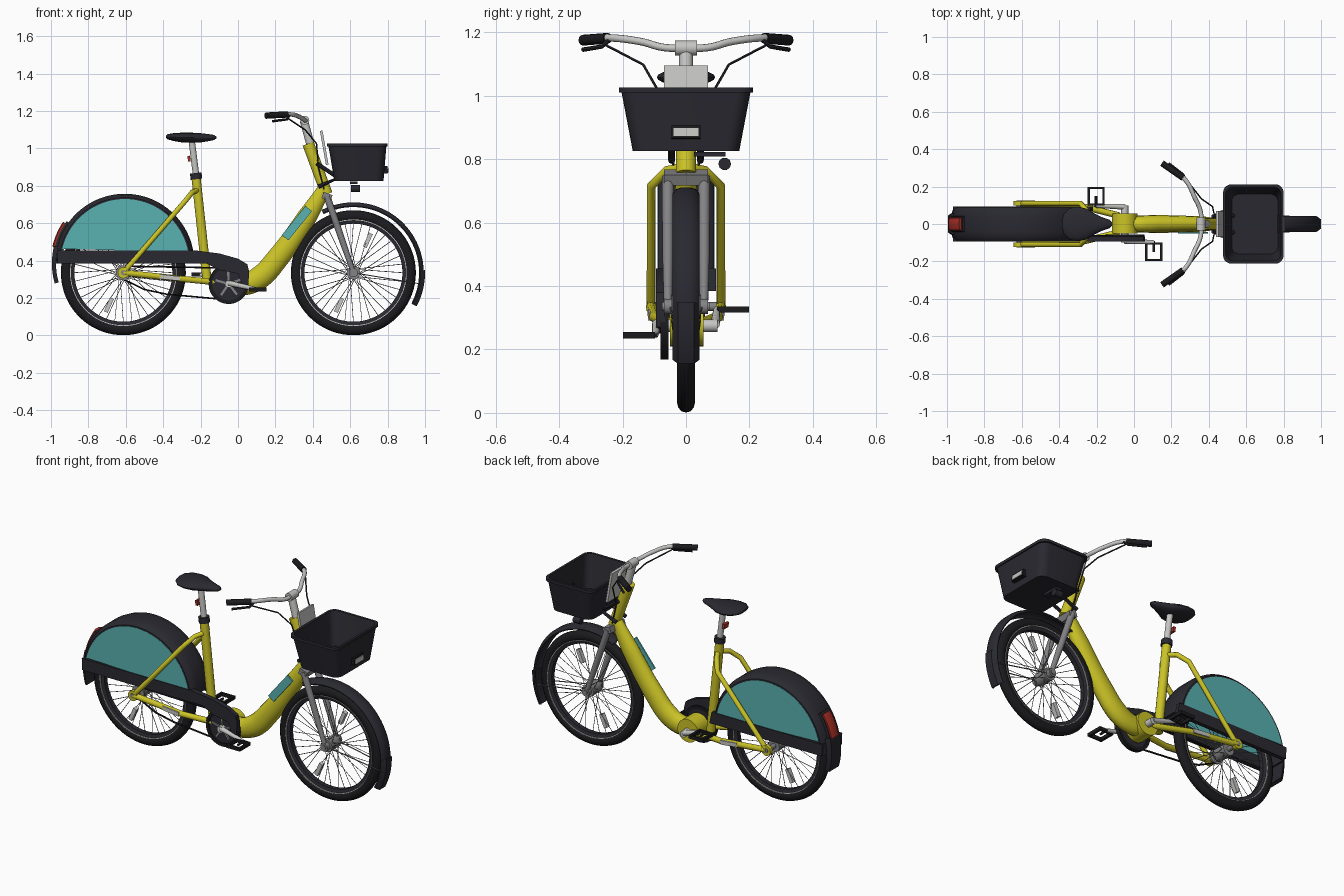
import bpy, bmesh, math
from mathutils import Vector
from math import sin, cos, pi, radians

if "Cube" in bpy.data.objects:
    bpy.data.objects.remove(bpy.data.objects["Cube"])


def mat(name, r, g, b):
    m = bpy.data.materials.new(name)
    m.diffuse_color = (r, g, b, 1)
    m.use_nodes = True
    m.node_tree.nodes["Principled BSDF"].inputs["Base Color"].default_value = m.diffuse_color
    return m


YELLOW = mat("yellow paint", 0.60, 0.55, 0.02)
TEAL = mat("teal panel", 0.10, 0.44, 0.44)
DARK = mat("dark plastic", 0.022, 0.022, 0.03)
BLACK = mat("black rubber", 0.011, 0.011, 0.013)
SILVER = mat("light silver", 0.56, 0.56, 0.55)
GREY = mat("mid grey metal", 0.23, 0.23, 0.24)
RED = mat("red lens", 0.42, 0.03, 0.02)


def add(name, mesh, m):
    mesh.materials.clear()
    mesh.materials.append(m)
    ob = bpy.data.objects.new(name, mesh)
    bpy.context.collection.objects.link(ob)
    return ob


def rings(name, rs, m, loop=False, caps=True):
    """Skin a list of equal-length closed rings."""
    bm = bmesh.new()
    vs = [[bm.verts.new(p) for p in r] for r in rs]
    n = len(rs[0])
    for i in range(len(vs) if loop else len(vs) - 1):
        a, b = vs[i], vs[(i + 1) % len(vs)]
        for j in range(n):
            k = (j + 1) % n
            bm.faces.new((a[j], a[k], b[k], b[j]))
    if caps and not loop:
        bm.faces.new(vs[0])
        bm.faces.new(vs[-1])
    bmesh.ops.recalc_face_normals(bm, faces=bm.faces)
    me = bpy.data.meshes.new(name)
    bm.to_mesh(me)
    bm.free()
    return add(name, me, m)


def prism(name, poly, y0, y1, m):
    return rings(name, [[(x, y, z) for x, z in poly] for y in (y0, y1)], m)


def circle(x, z, r, n=32, a0=0, a1=2 * pi):
    return [(x + r * cos(a0 + (a1 - a0) * i / n), z + r * sin(a0 + (a1 - a0) * i / n)) for i in range(n)]


def disc(name, x, z, r, y0, y1, m, n=32):
    return prism(name, circle(x, z, r, n), y0, y1, m)


def sweep(name, prof, c, a0, a1, n, m):
    """Revolve closed (radius, y) profile round the y axis through c=(x,z), degrees."""
    full = abs(a1 - a0) >= 360
    steps = n if full else n + 1
    rs = []
    for i in range(steps):
        a = radians(a0 + (a1 - a0) * i / n)
        rs.append([(c[0] + r * cos(a), y, c[1] + r * sin(a)) for r, y in prof])
    return rings(name, rs, m, loop=full)


def tube(name, paths, r, m, radii=None, smooth=False, ys=1, res=3):
    """Round tube(s) along point lists."""
    cu = bpy.data.curves.new(name, 'CURVE')
    cu.dimensions = '3D'
    cu.bevel_depth, cu.bevel_resolution, cu.use_fill_caps = r, res, True
    cu.resolution_u = 8 if smooth else 1
    for pts in paths:
        sp = cu.splines.new('BEZIER' if smooth else 'POLY')
        tgt = sp.bezier_points if smooth else sp.points
        tgt.add(len(pts) - 1)
        for i, p in enumerate(pts):
            tgt[i].co = p if smooth else (*p, 1)
            if smooth:
                tgt[i].handle_left_type = tgt[i].handle_right_type = 'AUTO'
            if radii:
                tgt[i].radius = radii[i]
    tmp = bpy.data.objects.new(name + "_curve", cu)
    bpy.context.collection.objects.link(tmp)
    dg = bpy.context.evaluated_depsgraph_get()
    me = bpy.data.meshes.new_from_object(tmp.evaluated_get(dg))
    bpy.data.objects.remove(tmp)
    for v in me.vertices:
        v.co.y *= ys
    return add(name, me, m)


def box(name, c, size, m, rot=0):
    x, y, z = (s / 2 for s in size)
    ob = prism(name, [(-x, -z), (x, -z), (x, z), (-x, z)], -y, y, m)
    ob.location, ob.rotation_euler = c, (0, radians(rot), 0)
    return ob


FW, RW = (0.617, 0.335), (-0.613, 0.335)

# wheels
for tag, (wx, wz) in (("front", FW), ("rear", RW)):
    c = (wx, wz)
    sweep(tag + "_tire", [(0.303 + 0.031 * cos(t * pi / 6), 0.028 * sin(t * pi / 6)) for t in range(12)], c, 0, 360, 72, BLACK)
    sweep(tag + "_rim", [(0.262, -0.014), (0.285, -0.02), (0.285, 0.02), (0.262, 0.014)], c, 0, 360, 72, DARK)
    sweep(tag + "_rim_line", [(0.281, -0.025), (0.285, -0.025), (0.285, 0.025), (0.281, 0.025)], c, 0, 360, 72, SILVER)
    spokes = []
    for i in range(36):
        a, s = 2 * pi * i / 36, (-1) ** i
        b = a + 0.5 * (1 if i % 4 < 2 else -1)
        spokes.append([(wx + 0.035 * cos(b), 0.032 * s, wz + 0.035 * sin(b)), (wx + 0.265 * cos(a), 0, wz + 0.265 * sin(a))])
    tube(tag + "_spokes", spokes, 0.0018, GREY, res=0)
    disc(tag + "_hub", wx, wz, 0.036, -0.045, 0.045, GREY)
    disc(tag + "_axle", wx, wz, 0.014, -0.075 if wx > 0 else -0.125, 0.075 if wx > 0 else 0.125, GREY, 16)
    for k in (66, 246):
        a = radians(k)
        box(tag + "_spoke_reflector", (wx + 0.19 * cos(a), 0, wz + 0.19 * sin(a)), (0.08, 0.025, 0.022), SILVER, -k)

# front fender with stays
half = [(0.357, -0.042), (0.370, -0.032), (0.376, -0.015), (0.376, 0.015), (0.370, 0.032), (0.357, 0.042)]
sweep("front_fender", half + [(r - 0.006, y * 0.92) for r, y in reversed(half)], FW, 117, -28, 40, DARK)
sweep("front_mud_flap", [(0.362, -0.04), (0.383, -0.025), (0.383, 0.025), (0.362, 0.04)], FW, 2, -28, 10, DARK)
tube("front_fender_stays", [[(FW[0], s * 0.05, FW[1]), (0.978, s * 0.035, 0.275)] for s in (-1, 1)], 0.003, GREY, res=1)

# rear fender arch, side panels, skirts
RC = (-0.605, 0.385)
arch = [(0.335, -0.088), (0.352, -0.088), (0.365, -0.074), (0.372, -0.04), (0.372, 0.04), (0.365, 0.074), (0.352, 0.088), (0.335, 0.088)]
sweep("rear_fender", arch + [(0.335, 0.08), (0.358, 0.065), (0.358, -0.065), (0.335, -0.08)], RC, 5, 180, 48, DARK)
for s in (-1, 1):
    prism("fender_side_panel", circle(*RC, 0.344, 40, radians(10), radians(171)), s * 0.083, s * 0.0895, TEAL)
prism("left_fender_skirt", [(-0.965, 0.385), (-0.22, 0.385), (-0.235, 0.455), (-0.968, 0.455)], 0.07, 0.094, DARK)
prism("chain_guard", [(-0.965, 0.385), (-0.17, 0.385), (-0.10, 0.35), (0.0, 0.33), (0.03, 0.25), (0.055, 0.27), (0.06, 0.34),
                      (0.05, 0.38), (0.0, 0.41), (-0.1, 0.438), (-0.235, 0.455), (-0.968, 0.455)], -0.094, -0.066, DARK)
sweep("rear_mud_flap", [(0.368, -0.06), (0.390, -0.045), (0.390, 0.045), (0.368, 0.06)], RC, 166, 196, 12, DARK)
# rear light
sweep("rear_light_housing", [(0.36, -0.045), (0.384, -0.04), (0.384, 0.04), (0.36, 0.045)], RC, 144, 170, 10, DARK)
sweep("rear_light", [(0.37, -0.035), (0.392, -0.033), (0.398, -0.015), (0.398, 0.015), (0.392, 0.033), (0.37, 0.035)], RC, 146, 167, 10, RED)

# frame
tube("down_tube", [[(0.465, 0, 0.79), (0.37, 0, 0.635), (0.21, 0, 0.41), (0.11, 0, 0.305), (0.03, 0, 0.272), (-0.05, 0, 0.275)]],
     0.055, YELLOW, radii=[0.62, 0.95, 1.08, 1.12, 1.05, 1.0], smooth=True, ys=0.78, res=6)
disc("bottom_bracket_shell", -0.05, 0.278, 0.068, -0.05, 0.055, YELLOW)
tube("head_tube", [[(0.475, 0, 0.755), (0.375, 0, 1.025)]], 0.032, YELLOW, res=5)
tube("seat_tube", [[(-0.165, 0, 0.29), (-0.225, 0, 0.85)]], 0.025, YELLOW, res=5)
tube("seat_stays", [[(-0.218, s * 0.01, 0.775), (-0.245, s * 0.06, 0.765), (-0.285, s * 0.11, 0.715), (-0.613, s * 0.11, 0.335)] for s in (-1, 1)], 0.014, YELLOW)
tube("chain_stays", [[(-0.613, s * 0.11, 0.335), (-0.30, s * 0.10, 0.302), (-0.08, s * 0.045, 0.28)] for s in (-1, 1)], 0.017, YELLOW)
for s in (-1, 1):
    disc("rear_dropout", *RW, 0.03, s * 0.10, s * 0.122, YELLOW, 24)
    box("chain_stay_plate", (-0.365, s * 0.115, 0.309), (0.11, 0.01, 0.024), SILVER, 6)
box("down_tube_panel", (0.315, -0.046, 0.60), (0.20, 0.009, 0.045), TEAL, -51)

# fork
tube("fork_legs", [[(0.475, s * 0.057, 0.745), (0.56, s * 0.057, 0.5), (0.617, s * 0.057, 0.335)] for s in (-1, 1)], 0.018, GREY, radii=[1.05, 0.95, 0.7], res=4)
box("fork_crown", (0.476, 0, 0.742), (0.05, 0.14, 0.035), GREY, 20)
for s in (-1, 1):
    disc("fork_dropout", *FW, 0.024, s * 0.045, s * 0.07, GREY, 20)

# seat
tube("seat_post", [[(-0.222, 0, 0.84), (-0.248, 0, 1.045)]], 0.017, SILVER, res=4)
tube("seat_collar", [[(-0.222, 0, 0.835), (-0.226, 0, 0.868)]], 0.031, DARK, res=4)
box("seat_post_reflector", (-0.262, 0, 0.945), (0.014, 0.04, 0.03), RED, -8)
sec = [(-0.385, 0.02, 1.063, 0.006), (-0.375, 0.055, 1.062, 0.014), (-0.345, 0.084, 1.06, 0.021), (-0.30, 0.092, 1.058, 0.026),
       (-0.255, 0.083, 1.057, 0.027), (-0.21, 0.055, 1.056, 0.026), (-0.165, 0.034, 1.057, 0.02), (-0.13, 0.022, 1.058, 0.014), (-0.116, 0.009, 1.058, 0.006)]
rings("seat", [[(x, w * cos(t * pi / 10), z + h * sin(t * pi / 10)) for t in range(20)] for x, w, z, h in sec], DARK)

# stem and handlebar
tube("stem", [[(0.39, 0, 1.01), (0.352, 0, 1.15)]], 0.022, SILVER, res=4)
tube("stem_clamp", [[(0.357, -0.034, 1.15), (0.357, 0.034, 1.15)]], 0.024, SILVER, res=4)
bar = [(0.36, 0, 1.15), (0.355, 0.07, 1.152), (0.325, 0.14, 1.17), (0.275, 0.235, 1.182), (0.17, 0.31, 1.177)]
tube("handlebar", [[(x, -y, z) for x, y, z in bar[:0:-1]] + bar], 0.012, SILVER, smooth=True)
tube("grips", [[(0.262, s * 0.247, 1.181), (0.15, s * 0.325, 1.175)] for s in (-1, 1)], 0.017, BLACK, res=4)
tube("brake_levers", [[(0.275, s * 0.24, 1.178), (0.262, s * 0.265, 1.155), (0.185, s * 0.325, 1.145)] for s in (-1, 1)], 0.007, DARK, res=2)
tube("cables", [[(0.27, s * 0.25, 1.158), (0.36, s * 0.135, 1.098), (0.42, s * 0.093, 1.025), (0.43, s * 0.045, 0.9), (0.46, s * 0.04, 0.78)] for s in (-1, 1)],
     0.004, DARK, res=1)
box("display_panel", (0.461, 0, 1.003), (0.014, 0.14, 0.185), SILVER, -10)


# basket
def rrect(x0, x1, hy, z, r=0.045):
    pts = []
    for q, (cx, cy) in enumerate(((x1 - r, hy - r), (x0 + r, hy - r), (x0 + r, r - hy), (x1 - r, r - hy))):
        for k in range(6):
            a = (q + k / 5) * pi / 2
            pts.append((cx + r * cos(a), cy + r * sin(a), z))
    return pts


rings("basket", [rrect(0.515, 0.778, 0.168, 0.826), rrect(0.484, 0.793, 0.203, 1.01), rrect(0.476, 0.80, 0.212, 1.01),
                 rrect(0.476, 0.80, 0.212, 1.026), rrect(0.49, 0.786, 0.198, 1.026, 0.04), rrect(0.523, 0.77, 0.16, 0.836, 0.04)], DARK)
tube("basket_brackets", [[(0.43, s * 0.045, 0.795), (0.53, s * 0.045, 0.84), (0.51, s * 0.045, 0.86), (0.42, s * 0.04, 0.92)] for s in (-1, 1)], 0.011, DARK, res=2)
box("basket_lamp_housing", (0.786, 0, 0.885), (0.03, 0.092, 0.04), BLACK, -8)
box("basket_lamp_lens", (0.800, 0, 0.885), (0.009, 0.078, 0.026), SILVER, -8)
box("under_basket_arm", (0.62, 0.075, 0.816), (0.04, 0.10, 0.014), DARK)
tube("under_basket_lamp", [[(0.605, 0.122, 0.785), (0.652, 0.122, 0.785)]], 0.02, DARK, res=3)

# drivetrain
BB = (-0.05, 0.275)
sweep("chainring_cover", [(0.088, -0.08), (0.107, -0.08), (0.107, -0.055), (0.088, -0.055)], BB, 0, 360, 48, BLACK)
disc("chainring_plate", *BB, 0.095, -0.073, -0.06, DARK, 40)
for k in range(5):
    a = radians(72 * k + 20)
    box("chainring_spider_arm", (BB[0] + 0.04 * cos(a), -0.077, BB[1] + 0.04 * sin(a)), (0.065, 0.008, 0.012), GREY, -math.degrees(a))
disc("crank_axle", *BB, 0.02, -0.1, 0.1, SILVER, 20)
tube("chain", [[(-0.613, -0.065, 0.30), (-0.5, -0.065, 0.245), (-0.38, -0.065, 0.22), (-0.05, -0.065, 0.19)],
               [(-0.613, -0.065, 0.37), (-0.05, -0.065, 0.36)]], 0.005, BLACK, res=1)
disc("rear_sprocket", *RW, 0.04, -0.07, -0.06, GREY, 24)
for s, px, pz in ((-1, 0.105, 0.245), (1, -0.203, 0.326)):
    tube("crank_arm", [[(BB[0], s * 0.092, BB[1] + 0.005), (px, s * 0.097, pz)]], 0.013, SILVER, radii=[1.2, 0.8])
    tube("pedal_spindle", [[(px, s * 0.09, pz), (px, s * 0.15, pz)]], 0.007, DARK, res=1)
    for d in (-1, 1):
        box("pedal_side", (px + d * 0.04, s * 0.148, pz), (0.013, 0.10, 0.02), BLACK)
        box("pedal_end", (px, s * 0.148 + d * 0.044, pz), (0.09, 0.012, 0.02), BLACK)

# smooth shading with sharp edges kept
for ob in bpy.context.collection.objects:
    ob.select_set(True)
    bpy.context.view_layer.objects.active = ob
bpy.ops.object.shade_smooth_by_angle(angle=radians(38))
